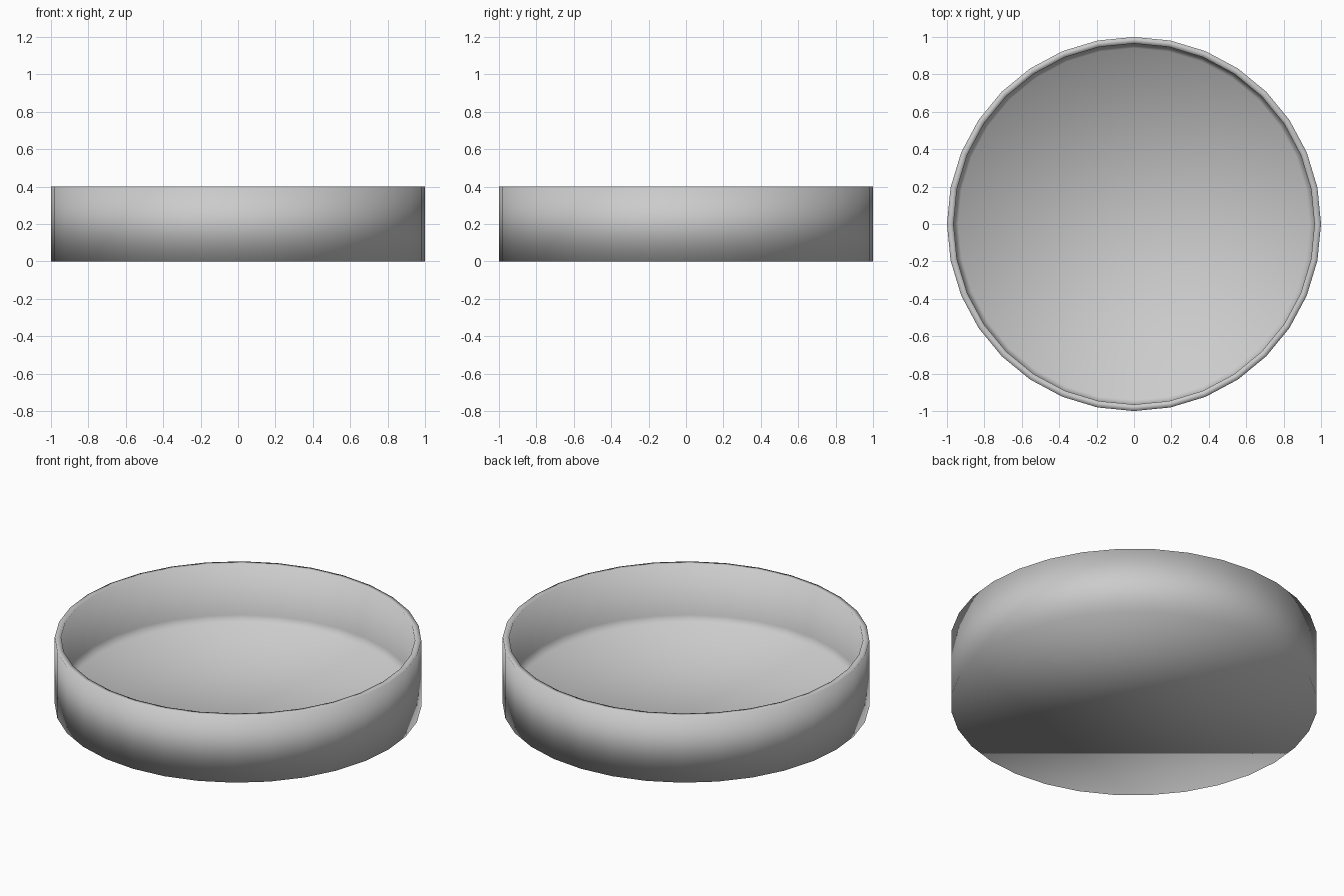
import bpy, bmesh
from math import cos, sin, tau

if "Cube" in bpy.data.objects:
    bpy.data.objects.remove(bpy.data.objects["Cube"])

SIDES = 32
# Profile as (radius, height): outer base, outer rim, inner rim, inner wall foot, floor edge
PROFILE = [(1.0, 0.0), (1.0, 0.4), (0.965, 0.4), (0.965, 0.095), (0.94, 0.05)]

bm = bmesh.new()
rings = [[bm.verts.new((r * cos(tau * i / SIDES), r * sin(tau * i / SIDES), z))
          for i in range(SIDES)] for r, z in PROFILE]

# Outer wall, rim, inner wall and floor chamfer
for lower, upper in zip(rings, rings[1:]):
    for i in range(SIDES):
        j = (i + 1) % SIDES
        bm.faces.new((lower[i], lower[j], upper[j], upper[i]))

# Underside and inner floor
bm.faces.new(rings[0][::-1])
bm.faces.new(rings[-1])

# The whole dish is smooth shaded, including across its rims
for face in bm.faces:
    face.smooth = True
bm.normal_update()

mesh = bpy.data.meshes.new("round_dish")
bm.to_mesh(mesh)
bm.free()
dish = bpy.data.objects.new("round_dish", mesh)
bpy.context.collection.objects.link(dish)
